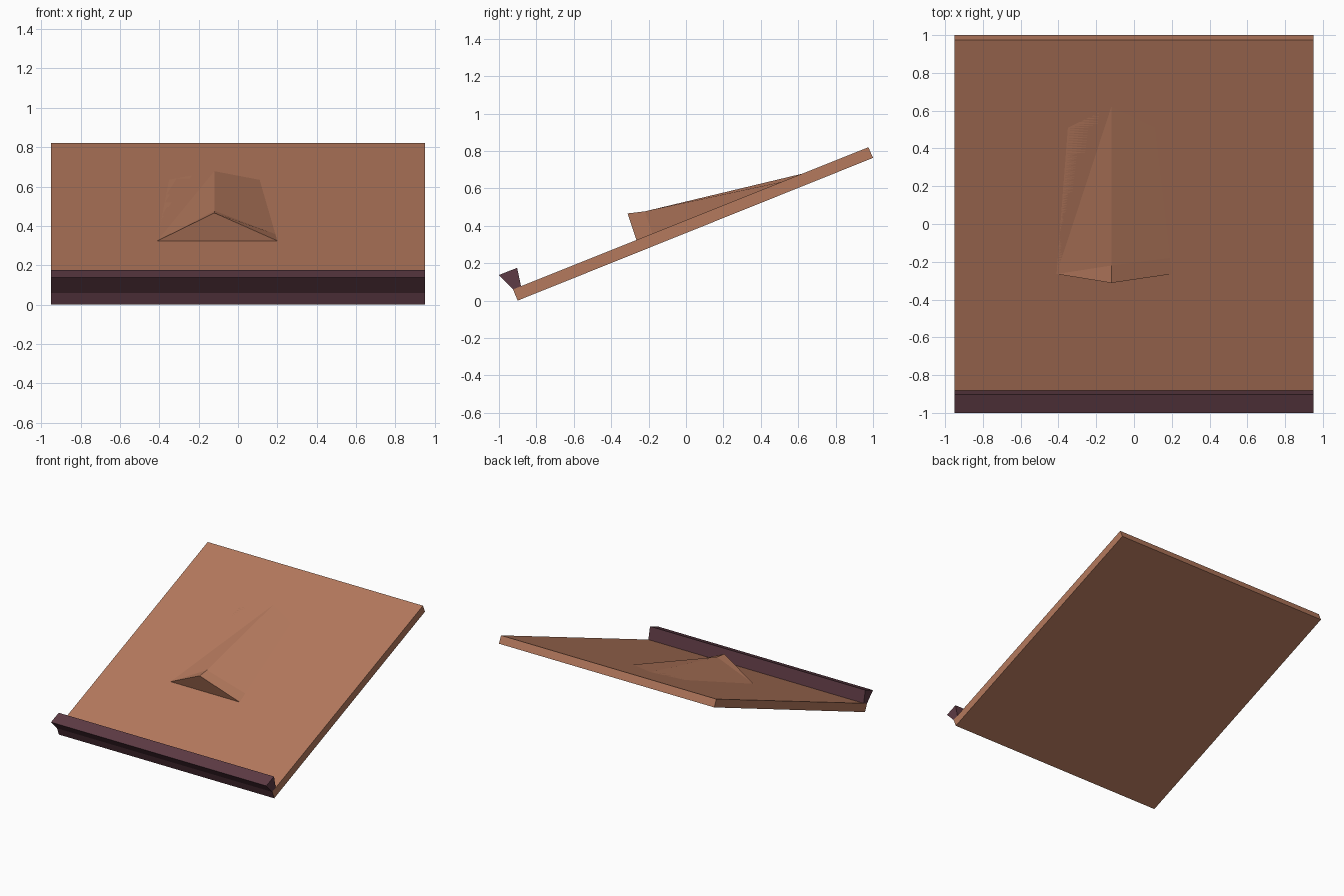
import bpy
import bmesh

cube = bpy.data.objects.get("Cube")
if cube:
    bpy.data.objects.remove(cube, do_unlink=True)

HALF_WIDTH = 0.95


def material(name, rgb):
    mat = bpy.data.materials.new(name)
    mat.use_nodes = True
    mat.diffuse_color = (*rgb, 1)
    mat.node_tree.nodes["Principled BSDF"].inputs["Base Color"].default_value = (*rgb, 1)
    return mat


def finish(name, bm, mats):
    bmesh.ops.recalc_face_normals(bm, faces=bm.faces)
    mesh = bpy.data.meshes.new(name)
    bm.to_mesh(mesh)
    bm.free()
    for mat in mats:
        mesh.materials.append(mat)
    obj = bpy.data.objects.new(name, mesh)
    bpy.context.collection.objects.link(obj)
    return obj


def extrude_profile(name, profile, mats):
    """Sweep a side profile (y, z) across the full width."""
    bm = bmesh.new()
    face = bm.faces.new([bm.verts.new((-HALF_WIDTH, y, z)) for y, z in profile])
    out = bmesh.ops.extrude_face_region(bm, geom=[face], use_keep_orig=True)
    moved = [v for v in out["geom"] if isinstance(v, bmesh.types.BMVert)]
    bmesh.ops.translate(bm, verts=moved, vec=(2 * HALF_WIDTH, 0, 0))
    return finish(name, bm, mats)


def on_slope(x, y):
    """Point on the upper surface of the sloping board."""
    return (x, y, 0.06 + 0.4 * (y + 0.925))


brown = material("warm brown", (0.46, 0.192, 0.11))
plum = material("dark plum", (0.11, 0.043, 0.058))

# Sloping board, with its low front edge in plum
board = extrude_profile(
    "sloping_board", [(-0.925, 0.06), (0.975, 0.82), (1.0, 0.763), (-0.9, 0.0)], [brown, plum])
for poly in board.data.polygons:
    if poly.normal.y < -0.8:
        poly.material_index = 1

# Lip along the low edge
extrude_profile(
    "front_lip", [(-0.925, 0.06), (-1.0, 0.137), (-0.903, 0.175), (-0.882, 0.077)], [plum])

# Faceted wedge rising from the board
points = {
    "front_l": on_slope(-0.41, -0.265),
    "front_r": on_slope(0.2, -0.265),
    "side_r": on_slope(0.19, -0.18),
    "back_r": on_slope(0.11, 0.51),
    "tip": on_slope(-0.12, 0.62),
    "back_l": on_slope(-0.35, 0.51),
    "apex": (-0.12, -0.312, 0.466),
    "ridge": (-0.12, -0.22, 0.477),
}
faces = [
    "front_l front_r apex",
    "front_l apex ridge",
    "front_l ridge tip back_l",
    "apex front_r side_r ridge",
    "ridge side_r back_r tip",
    "front_l back_l tip back_r side_r front_r",
]
bm = bmesh.new()
verts = {key: bm.verts.new(co) for key, co in points.items()}
for face in faces:
    bm.faces.new([verts[key] for key in face.split()])
finish("raised_wedge", bm, [brown])
